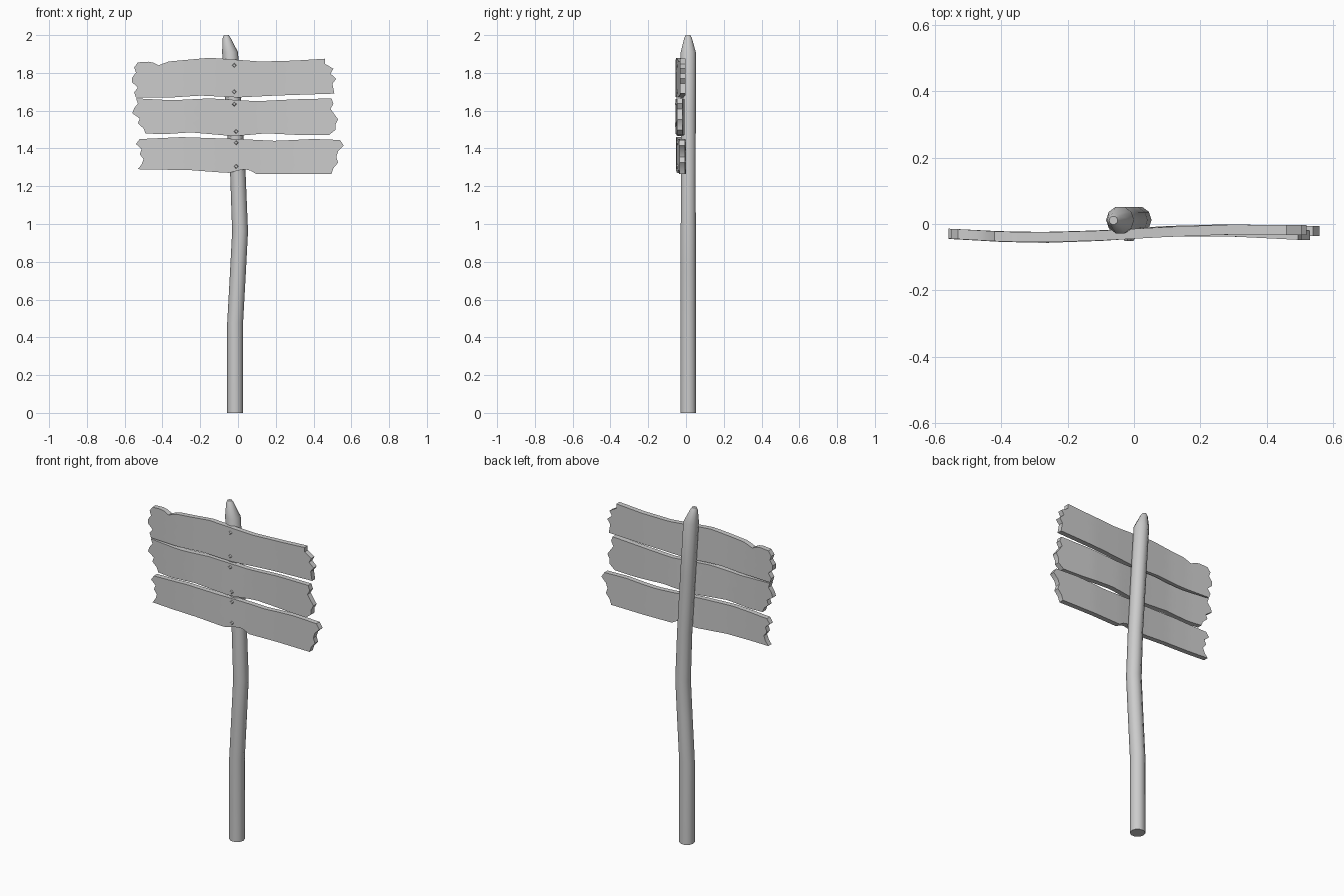
import bpy
import bmesh
import math
from mathutils import Vector

default_cube = bpy.data.objects.get("Cube")
if default_cube:
    bpy.data.objects.remove(default_cube, do_unlink=True)

wood = bpy.data.materials.new("plain grey")
wood.use_nodes = True
grey = (0.6, 0.6, 0.6, 1)
wood.diffuse_color = grey
wood.node_tree.nodes["Principled BSDF"].inputs["Base Color"].default_value = grey


def finish(name, bm, angle):
    """Turn a bmesh into a named, shaded object."""
    bmesh.ops.recalc_face_normals(bm, faces=bm.faces)
    mesh = bpy.data.meshes.new(name)
    bm.to_mesh(mesh)
    bm.free()
    mesh.materials.append(wood)
    obj = bpy.data.objects.new(name, mesh)
    bpy.context.collection.objects.link(obj)
    bpy.ops.object.select_all(action="DESELECT")
    obj.select_set(True)
    bpy.context.view_layer.objects.active = obj
    bpy.ops.object.shade_smooth_by_angle(angle=math.radians(angle))
    return obj


def follow(points, x):
    """Height of a broken line at x."""
    for (x_a, z_a), (x_b, z_b) in zip(points, points[1:]):
        if x <= x_b:
            t = max(0, (x - x_a) / (x_b - x_a))
            return z_a + (z_b - z_a) * t
    return points[-1][1]


# Crooked post with a whittled tip: centre x, height, centre y, radius
def build_post():
    sides = 10
    path = [(-0.015, 0, 0.012, 0.042), (-0.015, 0.48, 0.012, 0.042),
            (0, 0.75, 0.012, 0.042), (0.011, 0.96, 0.012, 0.042),
            (0, 1.25, 0.012, 0.041), (-0.022, 1.6, 0.012, 0.042),
            (-0.042, 1.91, 0.012, 0.042), (-0.06, 1.985, 0.011, 0.021),
            (-0.062, 2, 0.011, 0.013)]
    bm = bmesh.new()
    rings = []
    for x, z, y, radius in path:
        ring = []
        for i in range(sides):
            a = math.tau * i / sides
            ring.append(bm.verts.new((x + radius * math.cos(a),
                                      y + radius * math.sin(a), z)))
        rings.append(ring)
    for low, high in zip(rings, rings[1:]):
        for i in range(sides):
            j = (i + 1) % sides
            bm.faces.new((low[i], low[j], high[j], high[i]))
    bm.faces.new(rings[0])
    bm.faces.new(rings[-1])
    finish("post", bm, 50)


# Warped plank: wavy long edges, splintered ends listed from bottom to top
def build_plank(name, top, bottom, left, right, bend, thickness=0.03):
    columns, rows = 36, len(left) - 1
    bm = bmesh.new()
    layers = []
    for side in (-0.5, 0.5):
        grid = []
        for r in range(rows + 1):
            line = []
            for c in range(columns + 1):
                u, v = c / columns, r / rows
                x = left[r] + (right[r] - left[r]) * u
                low, high = follow(bottom, x), follow(top, x)
                y = follow(bend, x) + side * thickness
                line.append(bm.verts.new((x, y, low + (high - low) * v)))
            grid.append(line)
        layers.append(grid)
    front, back = layers
    for grid in layers:
        for a, b in zip(grid, grid[1:]):
            for c in range(columns):
                bm.faces.new((a[c], a[c + 1], b[c + 1], b[c]))
    # Rim joining the front and back sheets
    for r in (0, rows):
        for c in range(columns):
            bm.faces.new((front[r][c], front[r][c + 1],
                          back[r][c + 1], back[r][c]))
    for c in (0, columns):
        for r in range(rows):
            bm.faces.new((front[r][c], front[r + 1][c],
                          back[r + 1][c], back[r][c]))
    finish(name, bm, 30)


# Diamond-headed nail standing slightly proud of the plank
def build_nail(name, x, y, z):
    bm = bmesh.new()
    bmesh.ops.create_cone(bm, cap_ends=True, segments=4, radius1=0.016,
                          radius2=0.008, depth=0.012)
    for v in bm.verts:
        v.co = Vector((x + v.co.x, y - v.co.z, z + v.co.y))
    finish(name, bm, 20)


build_post()

upper_bend = [(-0.56, -0.029), (-0.4, -0.038), (-0.27, -0.04), (-0.1, -0.035),
              (0.1, -0.024), (0.28, -0.017), (0.52, -0.018)]
middle_bend = [(-0.56, -0.03), (-0.4, -0.039), (-0.27, -0.042), (-0.1, -0.036),
               (0.1, -0.023), (0.28, -0.022), (0.52, -0.034)]
lower_bend = [(-0.54, -0.03), (-0.4, -0.037), (-0.27, -0.039), (-0.1, -0.034),
              (0.1, -0.021), (0.28, -0.016), (0.56, -0.021)]

build_plank("upper_plank",
            [(-0.54, 1.855), (-0.46, 1.86), (-0.42, 1.84), (-0.37, 1.86),
             (-0.15, 1.88), (0.12, 1.86), (0.3, 1.865), (0.46, 1.875)],
            [(-0.54, 1.67), (-0.35, 1.67), (-0.2, 1.68), (0, 1.67),
             (0.2, 1.68), (0.5, 1.69)],
            [-0.54, -0.55, -0.53, -0.56, -0.56, -0.54, -0.55, -0.53],
            [0.51, 0.505, 0.5, 0.52, 0.49, 0.505, 0.46, 0.46], upper_bend)

build_plank("middle_plank",
            [(-0.54, 1.665), (-0.35, 1.655), (-0.15, 1.665), (0.1, 1.65),
             (0.3, 1.66), (0.5, 1.665)],
            [(-0.49, 1.48), (-0.4, 1.475), (-0.25, 1.485), (-0.02, 1.465),
             (0.15, 1.48), (0.35, 1.47), (0.49, 1.47)],
            [-0.49, -0.5, -0.53, -0.52, -0.56, -0.55, -0.53, -0.54],
            [0.48, 0.515, 0.515, 0.53, 0.51, 0.49, 0.505, 0.495], middle_bend)

build_plank("lower_plank",
            [(-0.51, 1.45), (-0.3, 1.46), (0, 1.45), (0.2, 1.44),
             (0.4, 1.45), (0.53, 1.445)],
            [(-0.53, 1.29), (-0.25, 1.285), (-0.05, 1.27), (0.03, 1.29),
             (0.06, 1.288), (0.09, 1.265), (0.5, 1.265)],
            [-0.53, -0.51, -0.5, -0.52, -0.51, -0.54, -0.52],
            [0.495, 0.505, 0.53, 0.52, 0.53, 0.56, 0.54], lower_bend)

# Two nails through every plank into the post
for label, bend, heights in (("upper", upper_bend, (1.84, 1.7)),
                             ("middle", middle_bend, (1.635, 1.49)),
                             ("lower", lower_bend, (1.43, 1.305))):
    for place, z in zip(("top", "bottom"), heights):
        x = -0.02 if z > 1.5 else -0.01
        build_nail(f"{label}_{place}_nail", x, follow(bend, x) - 0.015, z)
